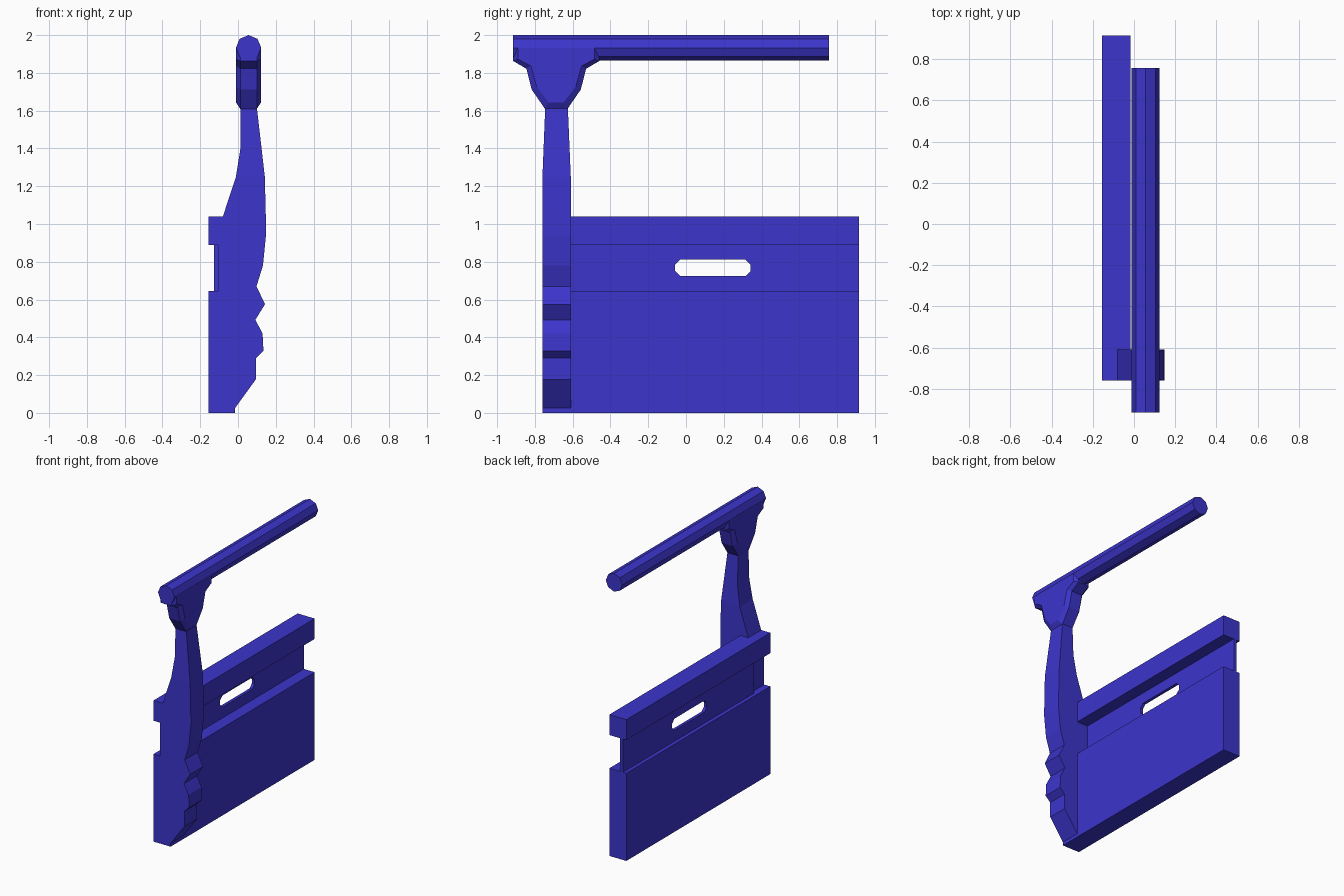
import bpy, bmesh
from math import pi, cos, sin
from mathutils import Vector

cube = bpy.data.objects.get("Cube")
if cube:
    bpy.data.objects.remove(cube)

BLUE = (0.045, 0.035, 0.6, 1)
mat = bpy.data.materials.new("blue")
mat.use_nodes = True
mat.diffuse_color = BLUE
mat.node_tree.nodes["Principled BSDF"].inputs["Base Color"].default_value = BLUE


def finish(name, bm):
    bmesh.ops.recalc_face_normals(bm, faces=bm.faces)
    mesh = bpy.data.meshes.new(name)
    bm.to_mesh(mesh)
    bm.free()
    mesh.materials.append(mat)
    obj = bpy.data.objects.new(name, mesh)
    bpy.context.collection.objects.link(obj)
    return obj


def loft(rings):
    """Join rings of equal length and cap both ends."""
    bm = bmesh.new()
    loops = [[bm.verts.new(p) for p in ring] for ring in rings]
    for a, b in zip(loops, loops[1:]):
        for i in range(len(a)):
            j = (i + 1) % len(a)
            bm.faces.new((a[i], a[j], b[j], b[i]))
    bm.faces.new(loops[0])
    bm.faces.new(loops[-1])
    return bm


def along_x(outline, x):
    return [(x, y, z) for y, z in outline]


def along_y(outline, y):
    return [(x, y, z) for x, z in outline]


def slab(name, x0, x1, z0, z1):
    outline = [(x0, z0), (x1, z0), (x1, z1), (x0, z1)]
    return finish(name, loft([along_y(outline, -0.61), along_y(outline, 0.915)]))


# Panel: two thick slabs joined by a thin board
slab("lower_panel", -0.155, -0.016, 0, 0.645)
slab("upper_rail", -0.155, -0.016, 0.89, 1.04)
board = slab("grip_board", -0.127, -0.105, 0.645, 0.89)

# Hand slot through the board, with chamfered corners
mid_y, mid_z, half_y, half_z, c = 0.142, 0.768, 0.2, 0.043, 0.026
corner = [(half_y, half_z - c), (half_y - c, half_z)]
quarter = corner + [(-y, z) for y, z in reversed(corner)]
slot = quarter + [(-y, -z) for y, z in quarter]
slot = [(mid_y + y, mid_z + z) for y, z in slot]
cutter = finish("slot_cutter", loft([along_x(slot, -0.2), along_x(slot, 0)]))
cutter.hide_render = True
cut = board.modifiers.new("slot", "BOOLEAN")
cut.operation = "DIFFERENCE"
cut.object = cutter
bpy.context.view_layer.objects.active = board
bpy.ops.object.modifier_apply(modifier=cut.name)
bpy.data.objects.remove(cutter)

# Post: carved profile, narrowing towards the top
profile = [
    (-0.155, 0), (-0.016, 0), (-0.016, 0.025), (0.095, 0.178), (0.095, 0.29),
    (0.135, 0.328), (0.13, 0.42), (0.092, 0.493), (0.143, 0.575), (0.098, 0.67),
    (0.132, 0.78), (0.148, 0.94), (0.147, 1.05), (0.142, 1.25), (0.1, 1.615),
    (0.013, 1.615), (0.013, 1.4), (-0.011, 1.25), (-0.08, 1.04), (-0.155, 1.04),
    (-0.155, 0.89), (-0.105, 0.89), (-0.105, 0.645), (-0.155, 0.645)]
CENTRE, NECK = -0.687, 1.25
bm = loft([along_y(profile, -0.76), along_y(profile, -0.61)])
bmesh.ops.bisect_plane(bm, geom=bm.verts[:] + bm.edges[:] + bm.faces[:], dist=1e-4,
                       plane_co=Vector((0, 0, NECK)), plane_no=Vector((0, 0, 1)))
for v in bm.verts:
    taper = max(0, v.co.z - NECK) / (1.615 - NECK)
    v.co.y = CENTRE + (v.co.y - CENTRE) * (1 - 0.2 * taper)
finish("post", bm)

# Bracket: flared head with chamfered rims
def mirrored(half):
    return [(CENTRE + d, z) for d, z in half] + [(CENTRE - d, z) for d, z in reversed(half)]

rim = mirrored([(0.06, 1.61), (0.13, 1.712), (0.158, 1.822), (0.228, 1.863), (0.228, 1.935)])
face = mirrored([(0.039, 1.643), (0.103, 1.725), (0.134, 1.837), (0.203, 1.872), (0.203, 1.935)])
finish("bracket", loft([along_x(face, -0.01), along_x(rim, 0.012),
                        along_x(rim, 0.1), along_x(face, 0.122)]))

# Top bar: octagonal rod
R = 0.067
octagon = [(0.056 + R * cos(i * pi / 4), 2 - R + R * sin(i * pi / 4)) for i in range(8)]
finish("top_bar", loft([along_y(octagon, -0.915), along_y(octagon, 0.757)]))
